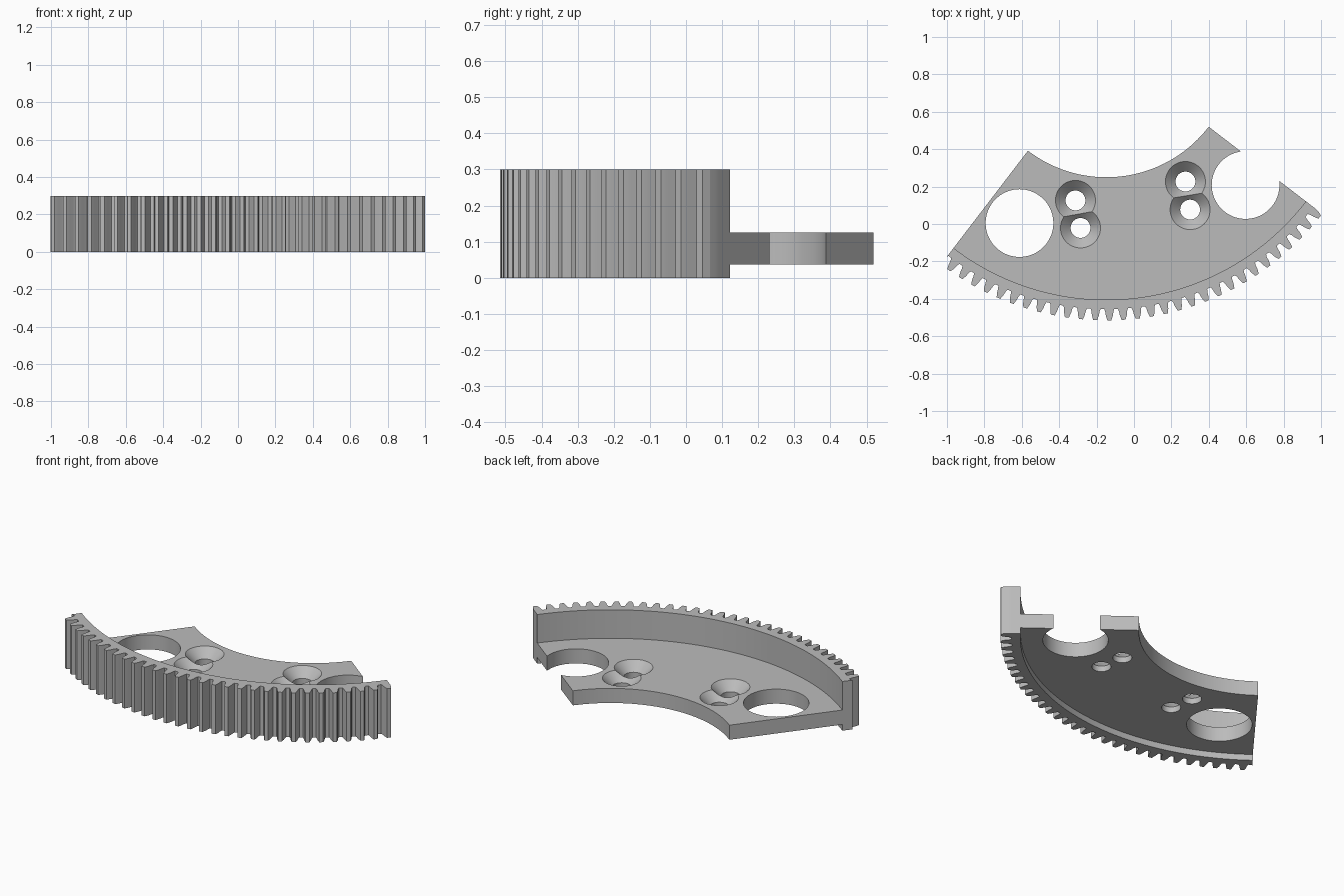
import bpy, bmesh, math
from mathutils import Vector

if "Cube" in bpy.data.objects:
    bpy.data.objects.remove(bpy.data.objects["Cube"])

CX, CY = -0.148, 0.94            # centre of the gear circle
A0, A1 = 232.6, 322.5            # angular span of the sector, degrees
R_IN, R_RIM = 0.69, 1.345        # inner arc, inner wall of the toothed rim
Z_LOW, Z_HIGH, RIM_H = 0.037, 0.126, 0.30
STEPS = 60

grey = bpy.data.materials.new("plain grey")
grey.diffuse_color = (0.5, 0.5, 0.5, 1)
grey.use_nodes = True
grey.node_tree.nodes["Principled BSDF"].inputs["Base Color"].default_value = grey.diffuse_color


def polar(r, deg):
    a = math.radians(deg)
    return CX + r * math.cos(a), CY + r * math.sin(a)


def arc(r):
    return [polar(r, A0 + (A1 - A0) * i / STEPS) for i in range(STEPS + 1)]


def make_object(name, bm):
    bmesh.ops.recalc_face_normals(bm, faces=bm.faces)
    mesh = bpy.data.meshes.new(name)
    bm.to_mesh(mesh)
    bm.free()
    obj = bpy.data.objects.new(name, mesh)
    bpy.context.collection.objects.link(obj)
    mesh.materials.append(grey)
    return obj


def extrude_profile(name, points, z0, z1):
    bm = bmesh.new()
    face = bm.faces.new([bm.verts.new((x, y, z0)) for x, y in points])
    new = bmesh.ops.extrude_face_region(bm, geom=[face])["geom"]
    bmesh.ops.translate(bm, vec=Vector((0, 0, z1 - z0)),
                        verts=[v for v in new if isinstance(v, bmesh.types.BMVert)])
    return make_object(name, bm)


def revolve_cutter(name, x, y, rings, sides=48):
    """Closed solid made of stacked (radius, z) rings."""
    bm = bmesh.new()
    loops = [[bm.verts.new((x + r * math.cos(2 * math.pi * i / sides),
                            y + r * math.sin(2 * math.pi * i / sides), z))
              for i in range(sides)] for r, z in rings]
    for lo, hi in zip(loops, loops[1:]):
        for i in range(sides):
            j = (i + 1) % sides
            bm.faces.new((lo[i], lo[j], hi[j], hi[i]))
    bm.faces.new(loops[0][::-1])
    bm.faces.new(loops[-1])
    return make_object(name, bm)


def cut(target, cutter):
    mod = target.modifiers.new("hole", 'BOOLEAN')
    mod.operation = 'DIFFERENCE'
    mod.solver = 'EXACT'
    mod.object = cutter
    bpy.context.view_layer.objects.active = target
    bpy.ops.object.modifier_apply(modifier=mod.name)
    bpy.data.objects.remove(cutter)


# Web plate: flat ring sector
plate = extrude_profile("web_plate", arc(R_IN) + arc(R_RIM)[::-1], Z_LOW, Z_HIGH)

# Two large round openings, the right one breaking through the end edge
for deg in (243.6, 315.5):
    x, y = polar(1.044, deg)
    cut(plate, revolve_cutter("round_cutter", x, y, [(0.181, -0.1), (0.181, 0.4)], 72))

# Two overlapping pairs of countersunk screw holes
SINK = [(0.053, -0.1), (0.053, 0.072), (0.107, Z_HIGH), (0.107, 0.3)]
for x, y in ((-0.313, 0.126), (-0.286, -0.021), (0.275, 0.227), (0.30, 0.077)):
    cut(plate, revolve_cutter("screw_cutter", x, y, SINK))

# Toothed rim: 3 degree pitch, teeth clipped by the sector ends
HALF_TOOTH = [(1.395, 1.1), (1.408, 0.9), (1.431, 0.74), (1.455, 0.42)]
outer = [polar(1.405, A0)]
for k in range(30):
    mid = 234.65 + 3 * k
    if k == 0:
        outer.append(polar(1.395, A0 + 0.15))
    for r, h in HALF_TOOTH:
        outer.append(polar(r, mid - h))
    for r, h in HALF_TOOTH[::-1]:
        outer.append(polar(r, min(mid + h, A1)))
rim = extrude_profile("toothed_rim", arc(R_RIM) + outer[::-1], 0, RIM_H)

# Smooth the curved walls, keep the edges sharp
for obj in (plate, rim):
    bpy.ops.object.select_all(action='DESELECT')
    obj.select_set(True)
    bpy.context.view_layer.objects.active = obj
    bpy.ops.object.shade_smooth_by_angle(angle=math.radians(12))
